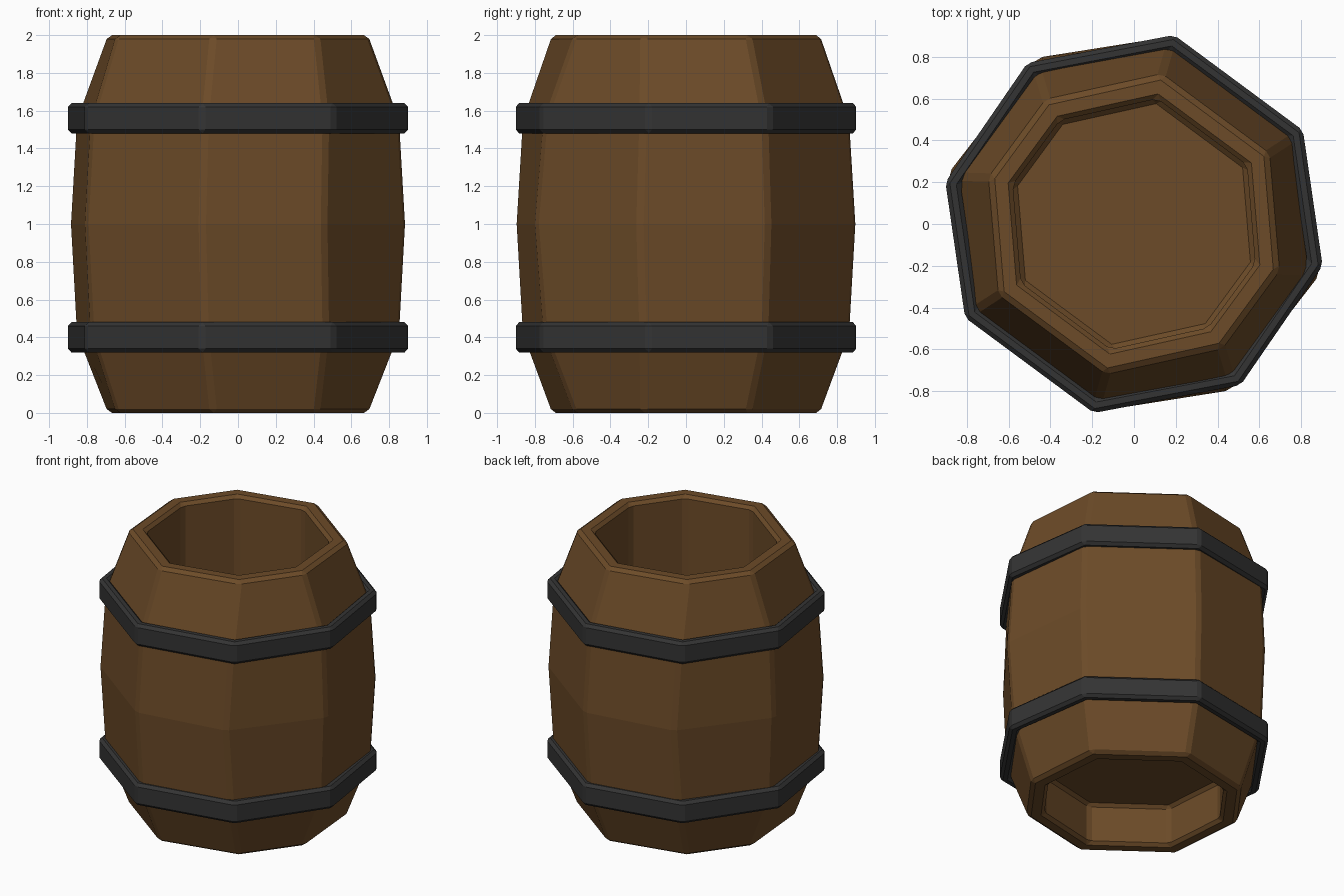
import bpy, bmesh
from math import radians, cos, sin

if "Cube" in bpy.data.objects:
    bpy.data.objects.remove(bpy.data.objects["Cube"])


def material(name, rgb):
    m = bpy.data.materials.new(name)
    m.diffuse_color = (*rgb, 1)
    m.use_nodes = True
    m.node_tree.nodes["Principled BSDF"].inputs["Base Color"].default_value = m.diffuse_color
    return m


wood = material("wood", (0.15, 0.07, 0.021))
iron = material("iron", (0.034, 0.034, 0.034))

# Slightly uneven octagons: half the corner angles, repeated at 180 degrees
RIM = (79.5, 27.5, -18.0, -54.5)
KINK = (78.5, 28.5, -15.0, -58.0)
MIDDLE = (78.0, 28.5, -15.5, -60.0)
HOOP = (78.0, 29.0, -12.5, -56.5)


def ring(bm, radius, z, angles):
    full = list(angles) + [a - 180 for a in angles]
    return [bm.verts.new((radius * cos(radians(a)), radius * sin(radians(a)), z))
            for a in full]


def build(name, profile, mat, bevel, closed):
    """Join octagonal rings; either a closed tube or capped at both ends."""
    bm = bmesh.new()
    rings = [ring(bm, *p) for p in profile]
    pairs = list(zip(rings, rings[1:]))
    if closed:
        pairs.append((rings[-1], rings[0]))
    else:
        bm.faces.new(rings[0])
        bm.faces.new(rings[-1])
    for a, b in pairs:
        for i in range(8):
            j = (i + 1) % 8
            bm.faces.new((a[i], a[j], b[j], b[i]))
    bmesh.ops.recalc_face_normals(bm, faces=bm.faces)
    mesh = bpy.data.meshes.new(name)
    bm.to_mesh(mesh)
    bm.free()
    ob = bpy.data.objects.new(name, mesh)
    bpy.context.collection.objects.link(ob)
    mesh.materials.append(mat)
    mod = ob.modifiers.new("bevel", 'BEVEL')
    mod.width = bevel
    mod.segments = 1
    mod.limit_method = 'ANGLE'
    mod.angle_limit = radians(25)
    return ob


# Barrel body: underside recess, bulging outside, rim, inner wall, floor
build("barrel_body", [
    (0.61, 0.30, RIM), (0.61, 0.0, RIM),
    (0.725, 0.0, RIM), (0.885, 0.42, KINK), (0.92, 1.0, MIDDLE),
    (0.885, 1.55, KINK), (0.725, 2.0, RIM),
    (0.61, 2.0, RIM), (0.61, 0.36, RIM),
], wood, 0.022, False)

# Two iron hoops
for label, z in (("lower", 0.40), ("upper", 1.56)):
    build(label + "_hoop", [
        (0.85, z - 0.08, HOOP), (0.925, z - 0.08, HOOP),
        (0.925, z + 0.08, HOOP), (0.85, z + 0.08, HOOP),
    ], iron, 0.02, True)
